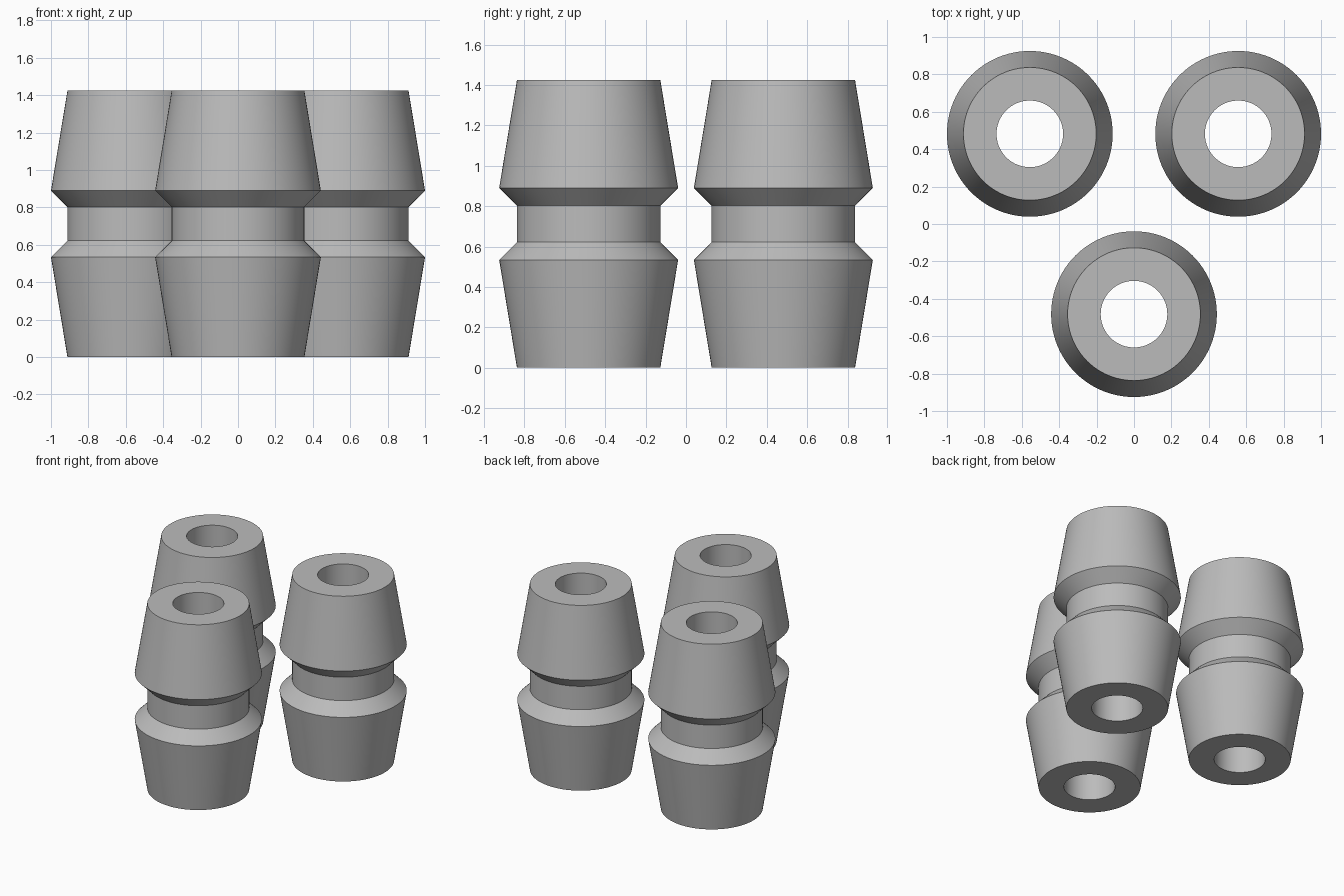
import bpy, bmesh, math

if "Cube" in bpy.data.objects:
    bpy.data.objects.remove(bpy.data.objects["Cube"])

SEGMENTS = 96
# Closed cross-section (radius, height) of one bushing, bore included
PROFILE = [(0.178, 0), (0.355, 0), (0.443, 0.534), (0.355, 0.622),
           (0.355, 0.802), (0.443, 0.89), (0.355, 1.424), (0.178, 1.424)]

grey = bpy.data.materials.new("rubber grey")
grey.diffuse_color = (0.5, 0.5, 0.5, 1)
grey.use_nodes = True
grey.node_tree.nodes["Principled BSDF"].inputs["Base Color"].default_value = grey.diffuse_color


def bushing(name, x, y):
    """Revolve the cross-section into a hollow double-tapered bushing."""
    bm = bmesh.new()
    rings = []
    for r, z in PROFILE:
        rings.append([bm.verts.new((r * math.cos(math.tau * i / SEGMENTS),
                                    r * math.sin(math.tau * i / SEGMENTS), z))
                      for i in range(SEGMENTS)])
    for k, lower in enumerate(rings):
        upper = rings[(k + 1) % len(rings)]
        for i in range(SEGMENTS):
            j = (i + 1) % SEGMENTS
            bm.faces.new((lower[i], lower[j], upper[j], upper[i]))
    bmesh.ops.recalc_face_normals(bm, faces=bm.faces)
    mesh = bpy.data.meshes.new(name)
    bm.to_mesh(mesh)
    bm.free()
    mesh.materials.append(grey)
    obj = bpy.data.objects.new(name, mesh)
    obj.location = (x, y, 0)
    bpy.context.collection.objects.link(obj)
    # Smooth round walls, sharp rims and groove edges
    bpy.ops.object.select_all(action='DESELECT')
    obj.select_set(True)
    bpy.context.view_layer.objects.active = obj
    bpy.ops.object.shade_smooth_by_angle(angle=math.radians(8))


# Three bushings on an equilateral triangle
bushing("front_bushing", 0, -0.482)
bushing("back_left_bushing", -0.557, 0.482)
bushing("back_right_bushing", 0.557, 0.482)
